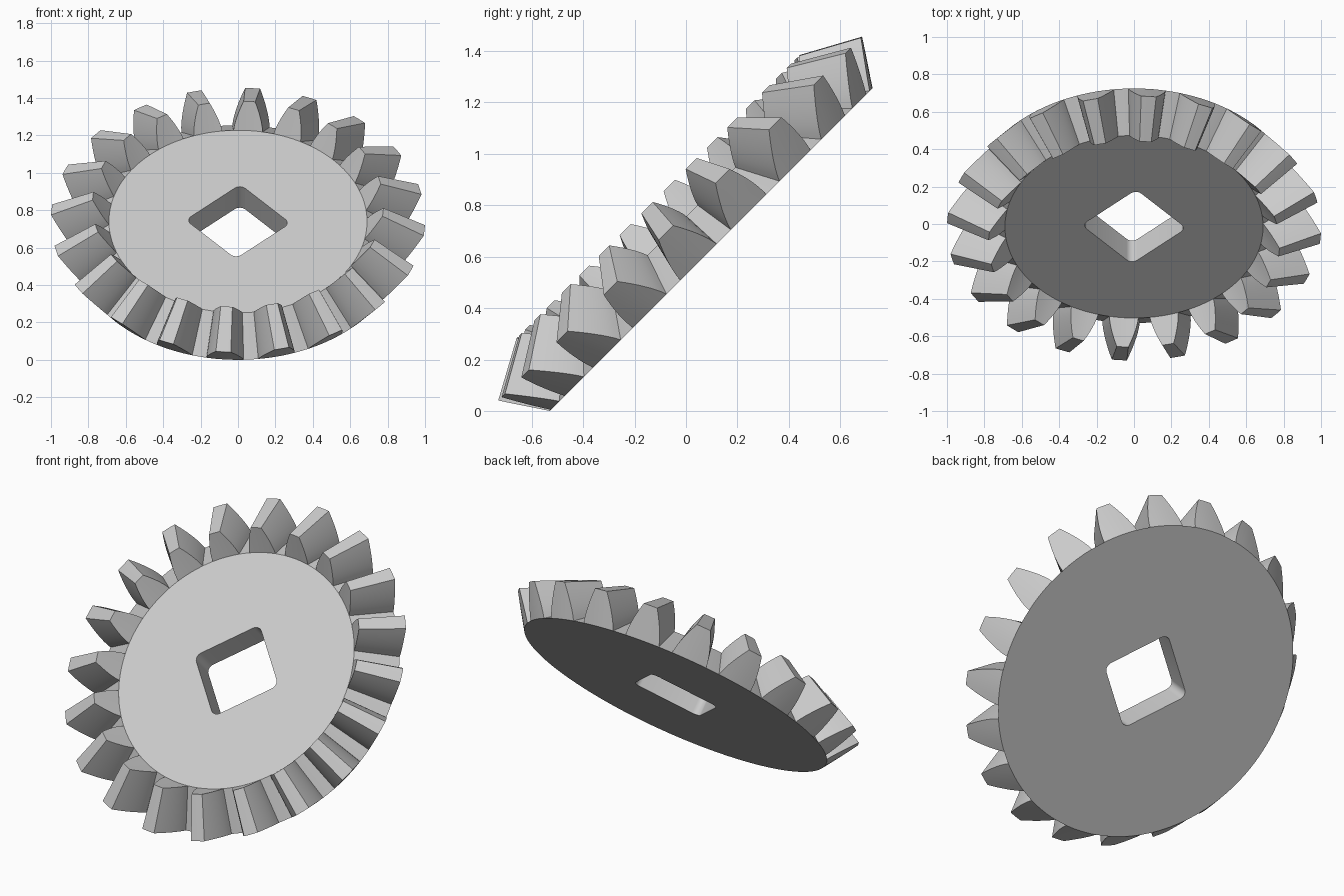
import bpy, bmesh
from math import sin, cos, pi, radians
from mathutils import Matrix

cube = bpy.data.objects.get("Cube")
if cube:
    bpy.data.objects.remove(cube, do_unlink=True)

TEETH = 20
PHASE = radians(4.5)
ROOT_R, TIP_R, TIP_H = 0.887, 1.0, 0.17   # large end of the gear
APEX = 0.715                              # height where all cones meet
INNER = 0.778                             # small end scale towards the apex
PLACE = Matrix.Translation((0, 0.0975, 0.6275)) @ Matrix.Rotation(radians(45), 4, "X")

grey = bpy.data.materials.new("plain_grey")
grey.use_nodes = True
grey.diffuse_color = (0.6, 0.6, 0.6, 1)
grey.node_tree.nodes["Principled BSDF"].inputs["Base Color"].default_value = (0.6, 0.6, 0.6, 1)


def cone_point(r, w, angle, scale=1.0):
    """Point at radius r and height w, shrunk towards the apex."""
    return (r * scale * sin(angle), r * scale * cos(angle), APEX - (APEX - w) * scale)


def finish(bm, name):
    bmesh.ops.recalc_face_normals(bm, faces=bm.faces)
    mesh = bpy.data.meshes.new(name)
    bm.to_mesh(mesh)
    bm.free()
    mesh.materials.append(grey)
    obj = bpy.data.objects.new(name, mesh)
    obj.matrix_world = PLACE
    bpy.context.collection.objects.link(obj)
    bpy.ops.object.select_all(action="DESELECT")
    obj.select_set(True)
    bpy.context.view_layer.objects.active = obj
    bpy.ops.object.shade_smooth_by_angle(angle=radians(25))


def square_hole(half, radius, turn, steps=6):
    """Rounded square outline standing on a corner."""
    points = []
    for corner in range(4):
        mid = corner * pi / 2 + turn
        reach = (half - radius) * 2 ** 0.5
        for i in range(steps + 1):
            a = mid - pi / 4 + i * pi / 2 / steps
            points.append((reach * sin(mid) + radius * sin(a),
                           reach * cos(mid) + radius * cos(a)))
    return points


# Body: flat-faced cone slice with a square shaft hole
bm = bmesh.new()
SEGMENTS = 160
hole = square_hole(0.198, 0.04, radians(2.5))
ends = []
for scale in (1.0, INNER):
    rim = [bm.verts.new(cone_point(ROOT_R, 0, i * 2 * pi / SEGMENTS, scale)) for i in range(SEGMENTS)]
    bore = [bm.verts.new((x, y, rim[0].co.z)) for x, y in hole]
    edges = [bm.edges.new((loop[i - 1], loop[i])) for loop in (rim, bore) for i in range(len(loop))]
    bmesh.ops.triangle_fill(bm, edges=edges, use_beauty=True, normal=(0, 0, 1))
    ends.append((rim, bore))
for low, high in zip(*ends):
    for i in range(len(low)):
        bm.faces.new((low[i - 1], low[i], high[i], high[i - 1]))
finish(bm, "gear_body")

# Teeth: convex flanks, tapering towards the apex
bm = bmesh.new()
ROWS, COLS = 8, 4
for n in range(TEETH):
    centre = PHASE + n * 2 * pi / TEETH
    grids = []
    for scale in (1.0, INNER):
        grid = []
        for row in range(ROWS + 1):
            t = row / ROWS
            r, w = ROOT_R + (TIP_R - ROOT_R) * t, TIP_H * t
            half = 0.1 * (1 - 0.6 * t ** 1.5) / r
            grid.append([bm.verts.new(cone_point(r, w, centre + half * (2 * c / COLS - 1), scale))
                         for c in range(COLS + 1)])
        grids.append(grid)
        for a, b in zip(grid, grid[1:]):
            for c in range(COLS):
                bm.faces.new((a[c], a[c + 1], b[c + 1], b[c]))
    big, small = grids
    # Flanks, tip and root join the large end to the small end
    borders = [([row[s] for row in big], [row[s] for row in small]) for s in (0, -1)]
    borders += [(big[s], small[s]) for s in (0, -1)]
    for a, b in borders:
        for i in range(len(a) - 1):
            bm.faces.new((a[i], a[i + 1], b[i + 1], b[i]))
finish(bm, "gear_teeth")
